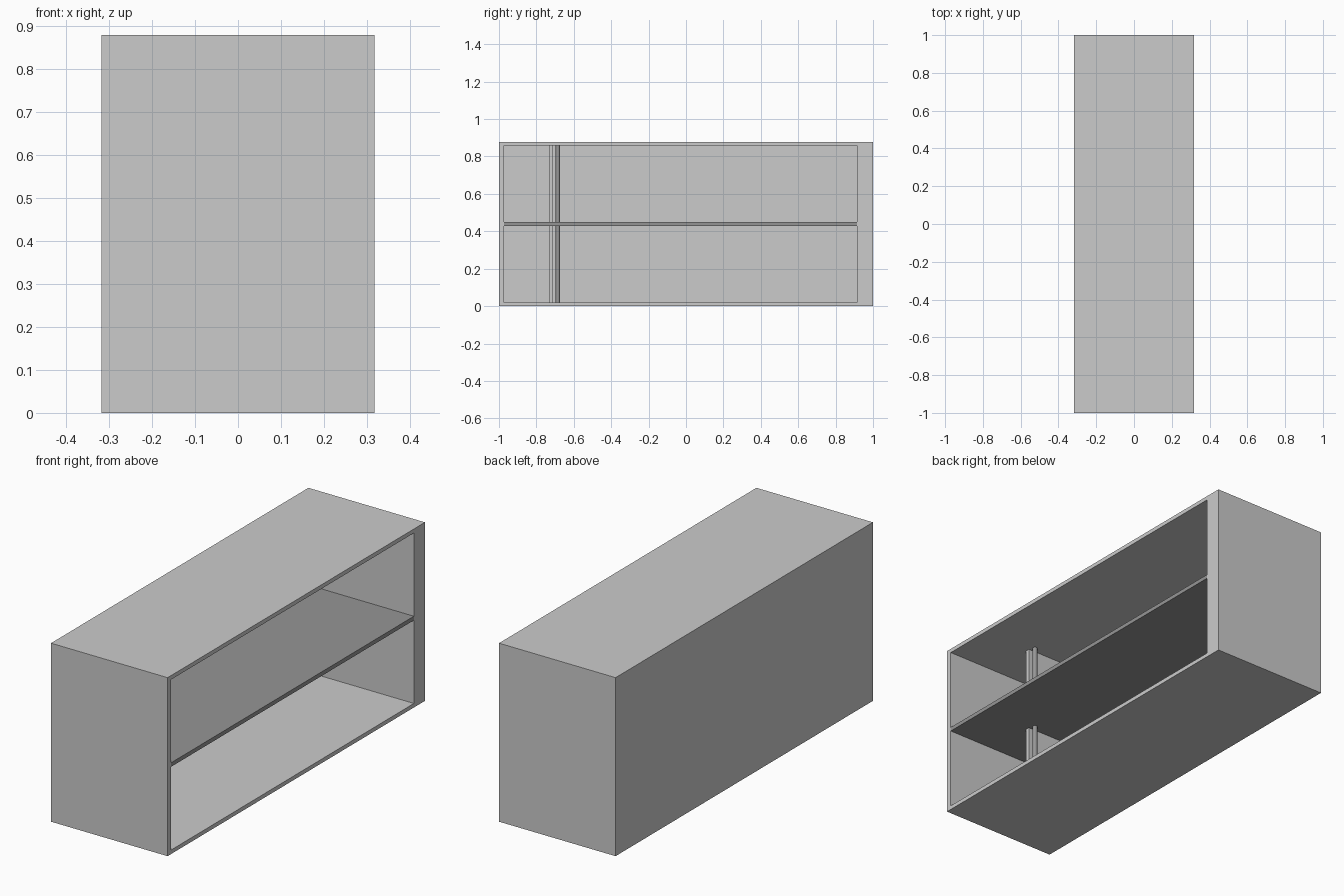
import bpy
import bmesh

if "Cube" in bpy.data.objects:
    bpy.data.objects.remove(bpy.data.objects["Cube"])

X0, X1 = -0.317, 0.317      # closed back, open side
Z1 = 0.878                  # overall height
YA, YB = -0.973, 0.914      # inner width
ZA, ZB = 0.02, 0.858        # inner height
XB = X0 + 0.02              # inner face of the back panel

dark = bpy.data.materials.new("dark_grey")
dark.diffuse_color = (0.3, 0.3, 0.3, 1)
dark.use_nodes = True
dark.node_tree.nodes["Principled BSDF"].inputs["Base Color"].default_value = dark.diffuse_color


def finish(name, bm, mat=None):
    me = bpy.data.meshes.new(name)
    bm.to_mesh(me)
    bm.free()
    ob = bpy.data.objects.new(name, me)
    bpy.context.collection.objects.link(ob)
    if mat:
        me.materials.append(mat)
    return ob


def box(name, lo, hi, mat=None):
    bm = bmesh.new()
    bmesh.ops.create_cube(bm, size=1)
    for v in bm.verts:
        v.co = [a + (b - a) * (c + 0.5) for a, b, c in zip(lo, hi, v.co)]
    return finish(name, bm, mat)


# Cabinet shell: the open side is inset and pushed in to the back panel
bm = bmesh.new()
bmesh.ops.create_cube(bm, size=1)
for v in bm.verts:
    v.co = (X1 if v.co.x > 0 else X0, 2 * v.co.y, Z1 * (v.co.z + 0.5))
side = next(f for f in bm.faces if f.calc_center_median().x > X1 - 0.001)
bmesh.ops.inset_region(bm, faces=[side], thickness=0.01)
for v in side.verts:
    v.co.y = YB if v.co.y > 0 else YA
    v.co.z = ZB if v.co.z > Z1 / 2 else ZA
inner = bmesh.ops.extrude_discrete_faces(bm, faces=[side])["faces"][0]
for v in inner.verts:
    v.co.x = XB
finish("cabinet_shell", bm)

# Shelf
S0, S1 = 0.429, 0.449
box("shelf", (XB, YA, S0), (X1, YB, S1), dark)

# Divider panel and hanging post in each compartment
for level, (lo, hi) in {"lower": (ZA, S0), "upper": (S1, ZB)}.items():
    box(level + "_divider", (XB, -0.733, lo), (0.053, -0.711, hi))
    bm = bmesh.new()
    bmesh.ops.create_cone(bm, cap_ends=True, segments=12, radius1=0.0115,
                          radius2=0.0115, depth=hi - lo)
    bmesh.ops.translate(bm, verts=bm.verts, vec=(0.037, -0.685, (lo + hi) / 2))
    finish(level + "_post", bm, dark)
